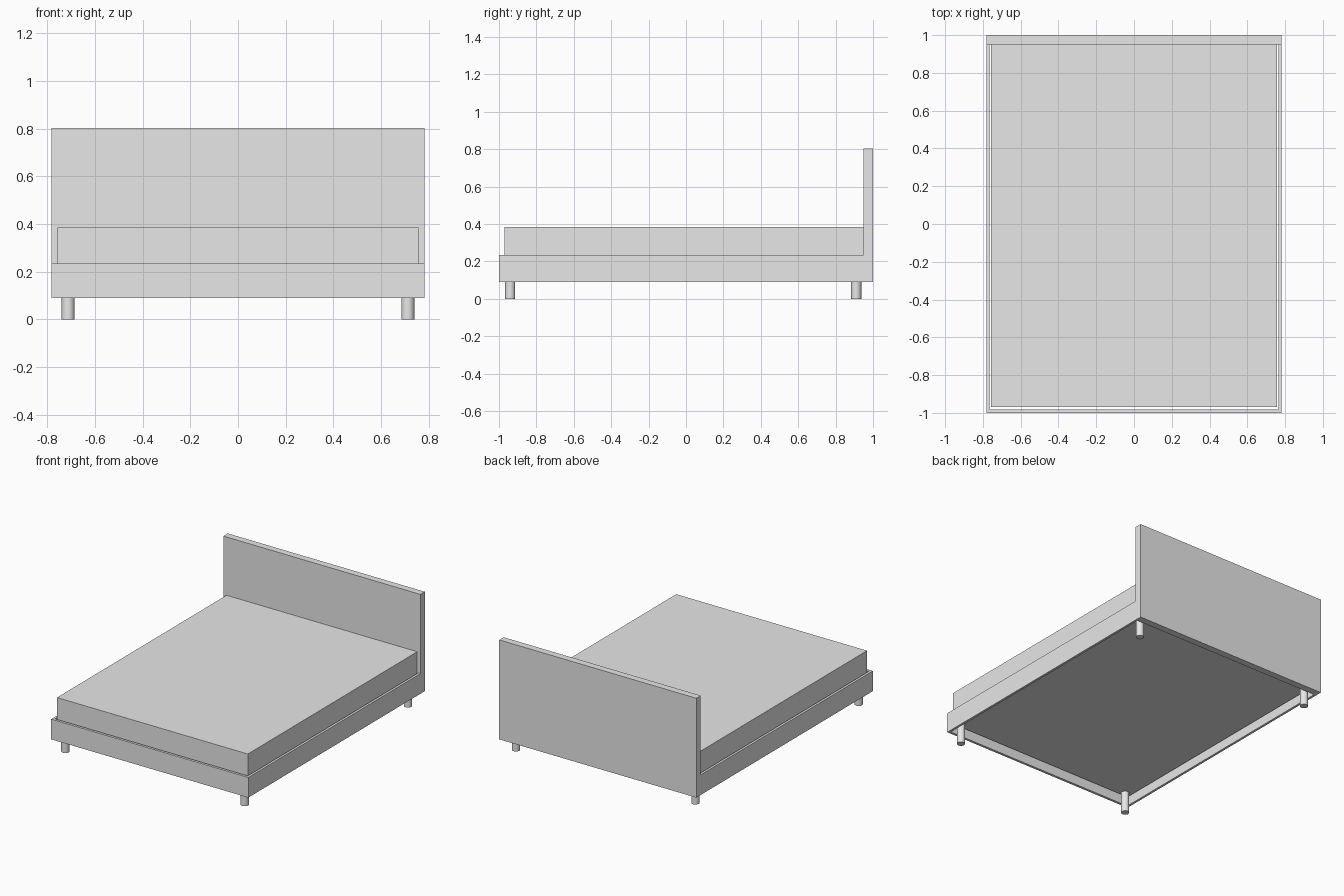
import bpy
import math

cube = bpy.data.objects.get("Cube")
if cube:
    bpy.data.objects.remove(cube, do_unlink=True)

# One plain grey for the whole bed
grey = bpy.data.materials.new("light_grey")
grey.use_nodes = True
colour = (0.8, 0.8, 0.8, 1)
grey.diffuse_color = colour
grey.node_tree.nodes["Principled BSDF"].inputs["Base Color"].default_value = colour


def box(name, x, y, z):
    """Box spanning the given (low, high) range on each axis."""
    spans = (x, y, z)
    bpy.ops.mesh.primitive_cube_add(size=1, location=[(a + b) / 2 for a, b in spans])
    ob = bpy.context.object
    ob.name = name
    ob.scale = [b - a for a, b in spans]
    bpy.ops.object.transform_apply(location=False, rotation=False, scale=True)
    ob.data.materials.append(grey)
    return ob


def leg(name, x, y):
    bpy.ops.mesh.primitive_cylinder_add(
        vertices=32, radius=0.027, depth=base_z, location=(x, y, base_z / 2))
    ob = bpy.context.object
    ob.name = name
    ob.data.materials.append(grey)
    bpy.ops.object.shade_smooth_by_angle(angle=math.radians(30))


half_w = 0.782     # outer half width
inner_w = 0.765    # inner face of the side rails
base_z = 0.15      # underside of the mattress
rail_z = (0.09, 0.235)
head_y = 0.95      # front face of the headboard

# Headboard, foot rail and mattress
box("headboard", (-half_w, half_w), (head_y, 1), (rail_z[0], 0.803))
box("foot_rail", (-half_w, half_w), (-1, -0.982), rail_z)
box("mattress", (-0.757, 0.757), (-0.97, head_y), (base_z, 0.385))

# Side rails and legs, mirrored left and right
for side, s in (("left", 1), ("right", -1)):
    box(side + "_rail", sorted((s * inner_w, s * half_w)), (-0.982, head_y), rail_z)
    for end, y in (("front", -0.94), ("back", 0.91)):
        leg(f"{end}_{side}_leg", s * 0.712, y)
